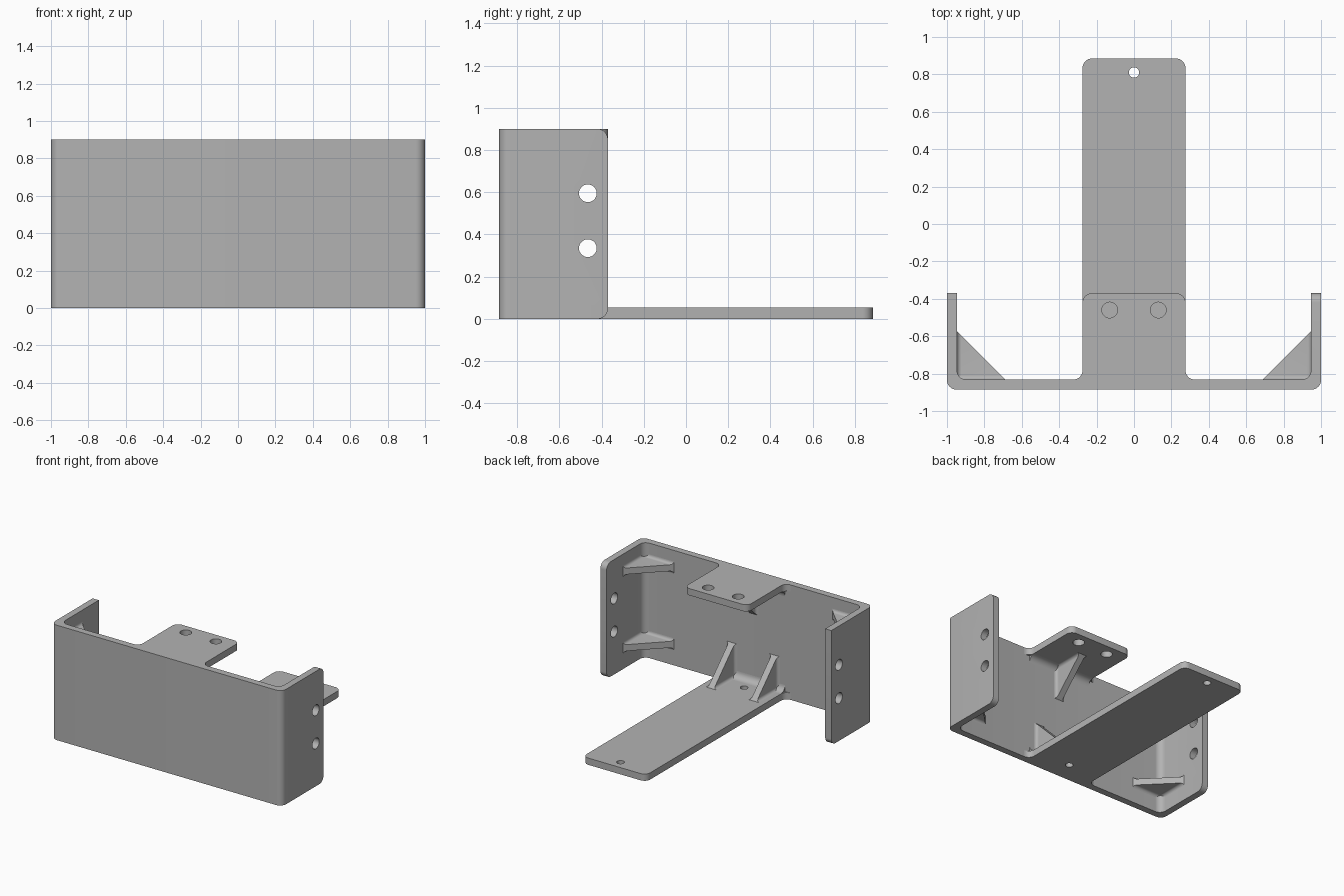
import bpy, bmesh
from math import sin, cos, pi, radians
from mathutils import Matrix, Vector

if "Cube" in bpy.data.objects:
    bpy.data.objects.remove(bpy.data.objects["Cube"])

grey = bpy.data.materials.new("plain grey")
grey.use_nodes = True
grey.diffuse_color = (0.45, 0.45, 0.45, 1)
grey.node_tree.nodes["Principled BSDF"].inputs["Base Color"].default_value = grey.diffuse_color

# Main sizes
HEIGHT, THICK = 0.9, 0.053
FRONT, BACK, FLANGE_END = -0.885, 0.885, -0.37
WALL = FRONT + THICK          # rear face of the front wall
INNER = 1 - THICK             # inner face of the side flanges
TONGUE = 0.275                # half width of both tongues
BEND = 0.05
LEG, WEB, FLARE = 0.26, 0.05, 0.022


def rounded(corners, steps=8):
    """Outline from (x, y, radius) right-angled corners."""
    points = []
    for i, (x, y, r) in enumerate(corners):
        p = Vector((x, y))
        if not r:
            points.append(p)
            continue
        u = (Vector(corners[i - 1][:2]) - p).normalized()
        v = (Vector(corners[(i + 1) % len(corners)][:2]) - p).normalized()
        c = p + (u + v) * r
        for k in range(steps + 1):
            a = pi / 2 * k / steps
            points.append(c - (v * cos(a) + u * sin(a)) * r)
    return points


def prism(outline, depth):
    """Outline in local XY extruded along +Z."""
    bm = bmesh.new()
    face = bm.faces.new([bm.verts.new((x, y, 0)) for x, y in outline])
    top = bmesh.ops.extrude_face_region(bm, geom=[face])["geom"]
    bmesh.ops.translate(bm, vec=(0, 0, depth),
                        verts=[g for g in top if isinstance(g, bmesh.types.BMVert)])
    bmesh.ops.recalc_face_normals(bm, faces=bm.faces)
    return bm


def finish(name, bm, matrix=Matrix()):
    bm.transform(matrix)
    bmesh.ops.recalc_face_normals(bm, faces=bm.faces)
    mesh = bpy.data.meshes.new(name)
    bm.to_mesh(mesh)
    bm.free()
    mesh.materials.append(grey)
    mesh.shade_smooth()
    mesh.set_sharp_from_angle(angle=radians(30))
    obj = bpy.data.objects.new(name, mesh)
    bpy.context.collection.objects.link(obj)
    return obj


def drill(obj, centres, radius, length, turn=Matrix()):
    """Cut round holes through a part and bake the result."""
    bm = bmesh.new()
    for c in centres:
        bmesh.ops.create_cone(bm, cap_ends=True, segments=32, radius1=radius,
                              radius2=radius, depth=length,
                              matrix=Matrix.Translation(c) @ turn)
    cutter = finish("hole_cutter", bm)
    cutter.hide_render = True
    mod = obj.modifiers.new("holes", "BOOLEAN")
    mod.operation, mod.solver, mod.object = "DIFFERENCE", "EXACT", cutter
    graph = bpy.context.evaluated_depsgraph_get()
    mesh = bpy.data.meshes.new_from_object(obj.evaluated_get(graph))
    obj.modifiers.clear()
    obj.data = mesh
    bpy.data.objects.remove(cutter)
    mesh.shade_smooth()
    mesh.set_sharp_from_angle(angle=radians(30))


def frame(origin, x, y, z):
    """Matrix placing local axes x, y, z at an origin."""
    m = Matrix((x, y, z)).transposed().to_4x4()
    m.translation = origin
    return m


# Front wall and side flanges in one bent channel
bm = prism(rounded([(-1, FLANGE_END, 0), (-1, FRONT, BEND), (1, FRONT, BEND),
                    (1, FLANGE_END, 0), (INNER, FLANGE_END, 0), (INNER, WALL, BEND),
                    (-INNER, WALL, BEND), (-INNER, FLANGE_END, 0)]), HEIGHT)


def is_tip(edge):
    a, b = (v.co for v in edge.verts)
    on_end = min(a.y, b.y) > FLANGE_END - 0.001 and abs(a.z - b.z) < 0.001
    square = a.x < 0 and a.z > HEIGHT / 2     # this one corner stays square
    return on_end and not square


bmesh.ops.bevel(bm, geom=[e for e in bm.edges if is_tip(e)], offset=BEND,
                segments=8, profile=0.5, affect="EDGES")
channel = finish("channel_body", bm)
drill(channel, [(s, -0.465, z) for s in (-0.97, 0.97) for z in (0.335, 0.595)],
      0.042, 0.3, Matrix.Rotation(pi / 2, 4, "Y"))


# Tongues, flaring into the wall
def tongue(name, end, base):
    w = TONGUE
    outline = rounded([(-w - BEND, WALL, 0), (-w, WALL, BEND), (-w, end, BEND),
                       (w, end, BEND), (w, WALL, BEND), (w + BEND, WALL, 0)])
    # drop the doubled points where the flare meets the wall
    outline = [p for i, p in enumerate(outline) if (p - outline[i - 1]).length > 1e-5]
    return finish(name, prism(outline, THICK), Matrix.Translation((0, 0, base)))


lower = tongue("lower_tongue", BACK, 0)
drill(lower, [(0, 0.81, 0), (0, -0.72, 0)], 0.028, 0.3)
upper = tongue("upper_tongue", FLANGE_END, HEIGHT - THICK)
drill(upper, [(s, -0.46, HEIGHT) for s in (-0.13, 0.13)], 0.042, 0.3)

# Fillets between tongues and wall
LOW, HIGH = THICK, HEIGHT - THICK
for name, z, up in (("lower_fillet", LOW, 1), ("upper_fillet", HIGH, -1)):
    arc = [(BEND * (1 - sin(pi / 16 * k)), BEND * (1 - cos(pi / 16 * k))) for k in range(9)]
    finish(name, prism([(0, 0)] + arc, 2 * TONGUE),
           frame((-TONGUE, WALL, z), (0, 1, 0), (0, 0, up), (1, 0, 0)))


# Triangular gussets with flared feet
def gusset(name, origin, a, b):
    a, b = Vector(a), Vector(b)
    h = WEB / 2
    half = [(FLARE * (1 - sin(pi / 12 * k)), h + FLARE * (1 - cos(pi / 12 * k)))
            for k in range(6, -1, -1)]
    for part, along, up, tall in (("web", a, b, LEG), ("foot", b, a, FLARE + 0.005)):
        side = half + [(tall, h)]
        outline = side + [(y, -z) for y, z in reversed(side)]
        bm = prism(outline, LEG)
        # cut along the sloping edge
        bmesh.ops.bisect_plane(bm, geom=bm.verts[:] + bm.edges[:] + bm.faces[:],
                               plane_co=(LEG, 0, 0), plane_no=(1, 0, 1), clear_outer=True)
        bmesh.ops.holes_fill(bm, edges=[e for e in bm.edges if e.is_boundary])
        bmesh.ops.remove_doubles(bm, verts=bm.verts, dist=1e-5)
        finish(name + "_" + part, bm, frame(origin, up, along.cross(up), along))


for s, label in ((1, "left"), (-1, "right")):
    for z, level in ((0.165, "lower"), (0.765, "upper")):
        gusset(f"{label}_{level}_corner_gusset", (s * INNER, WALL, z), (-s, 0, 0), (0, 1, 0))
    gusset(f"{label}_tongue_gusset", (s * 0.185, WALL, LOW), (0, 1, 0), (0, 0, 1))
gusset("upper_tongue_gusset", (0, WALL, HIGH), (0, 1, 0), (0, 0, -1))
